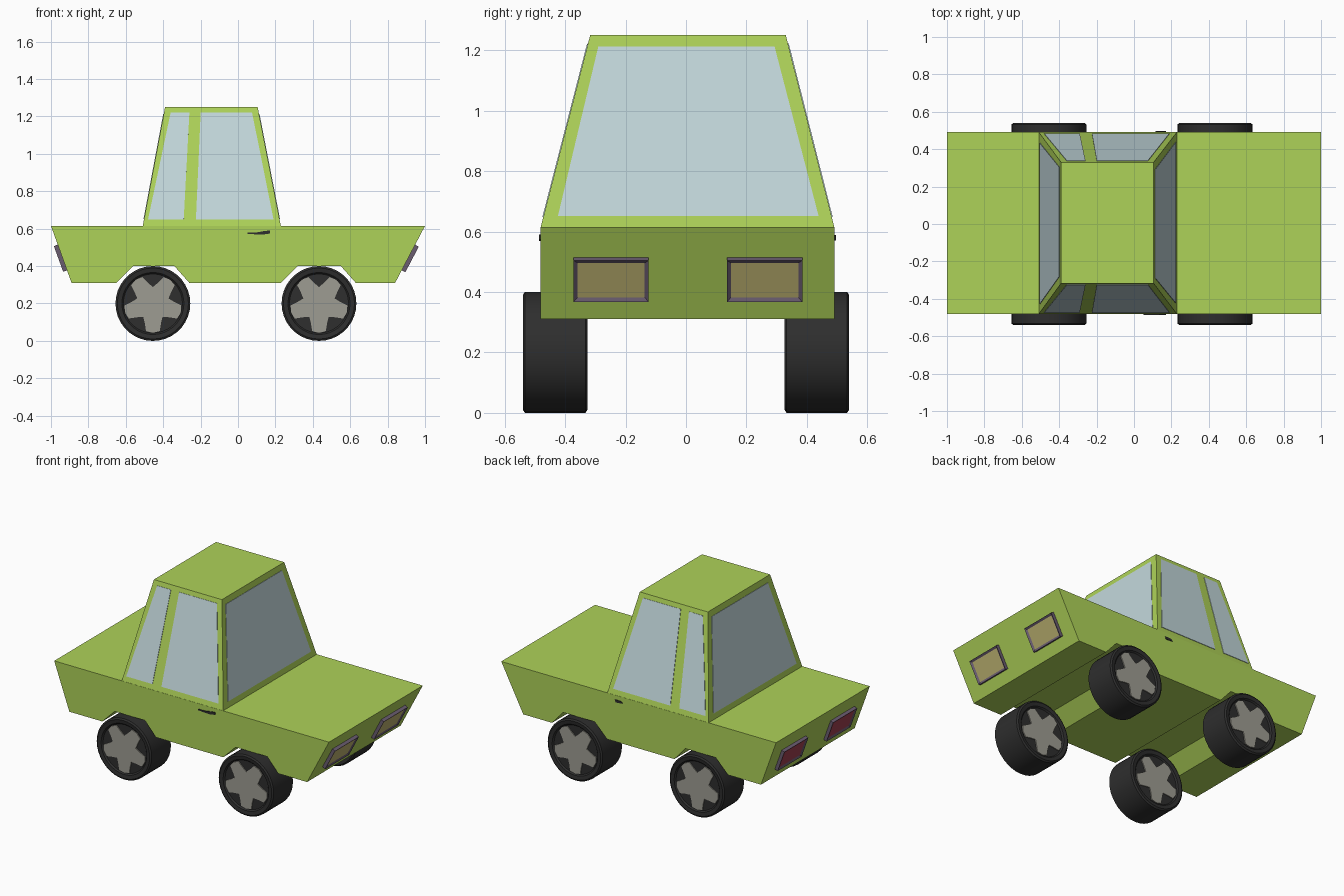
import bpy, bmesh, math
from mathutils import Vector

if "Cube" in bpy.data.objects:
    bpy.data.objects.remove(bpy.data.objects["Cube"])


def material(name, rgb):
    m = bpy.data.materials.new(name)
    lin = [((c / 255 + 0.055) / 1.055) ** 2.4 for c in rgb]
    m.diffuse_color = (*lin, 1)
    m.use_nodes = True
    m.node_tree.nodes["Principled BSDF"].inputs["Base Color"].default_value = m.diffuse_color
    return m


GREEN = material("lime paint", (174, 210, 88))
GLASS = material("pale glass", (194, 215, 219))
TYRE = material("black rubber", (46, 46, 46))
RIM = material("grey metal", (158, 156, 146))
FRAME = material("lamp frame", (106, 92, 112))
YELLOW = material("headlight lens", (188, 178, 112))
RED = material("tail light lens", (158, 64, 80))


def finish(bm, name, *mats):
    bmesh.ops.recalc_face_normals(bm, faces=bm.faces)
    me = bpy.data.meshes.new(name)
    bm.to_mesh(me)
    bm.free()
    ob = bpy.data.objects.new(name, me)
    bpy.context.collection.objects.link(ob)
    for m in mats:
        me.materials.append(m)
    return ob


def add_prism(bm, lower, upper):
    """Closed solid between two matching outlines; returns the upper face."""
    a = [bm.verts.new(p) for p in lower]
    b = [bm.verts.new(p) for p in upper]
    n = len(a)
    bm.faces.new(a[::-1])
    top = bm.faces.new(b)
    for i in range(n):
        bm.faces.new((a[i], a[(i + 1) % n], b[(i + 1) % n], b[i]))
    return top


def solid(name, lower, upper, mat):
    bm = bmesh.new()
    add_prism(bm, lower, upper)
    return finish(bm, name, mat)


def plate(name, panel, uvs, depth, mat, lens=None):
    """Raised plate on a panel (bl, br, tr, tl), outlined in panel fractions."""
    bl, br, tr, tl = map(Vector, panel)
    pts = [bl.lerp(br, u).lerp(tl.lerp(tr, u), v) for u, v in uvs]
    n = (br - bl).cross(tl - bl).normalized()
    bm = bmesh.new()
    top = add_prism(bm, [p - n * 0.002 for p in pts], [p + n * depth for p in pts])
    if lens:
        bmesh.ops.recalc_face_normals(bm, faces=bm.faces)
        bmesh.ops.inset_region(bm, faces=[top], thickness=0.019)
        top.material_index = 1
        for v in top.verts:
            v.co -= n * 0.008
    return finish(bm, name, mat, *([lens] if lens else []))


# Body: side profile with wheel arches, carried across the full width
Y0, Y1 = -0.482, 0.492
profile = [(-1, .615), (-.89, .31), (-.65, .31), (-.56, .40), (-.34, .40), (-.26, .31),
           (.23, .31), (.32, .40), (.55, .40), (.63, .31), (.84, .31), (1, .615)]
solid("body", [(x, Y0, z) for x, z in profile], [(x, Y1, z) for x, z in profile], GREEN)

# Cabin: tapered box
base = [(-.51, Y0, .61), (.23, Y0, .61), (.23, Y1, .61), (-.51, Y1, .61)]
roof = [(-.39, -.317, 1.25), (.105, -.317, 1.25), (.105, .33, 1.25), (-.39, .33, 1.25)]
solid("cabin", base, roof, GREEN)
side = [(base[i], base[(i + 1) % 4], roof[(i + 1) % 4], roof[i]) for i in range(4)]

# Windows
big = [(.05, .065), (.955, .065), (.93, .94), (.055, .94)]
small_quarter = [(.03, .06), (.293, .06), (.268, .955), (.07, .955)]
door = [(.383, .06), (.955, .06), (.93, .955), (.387, .955)]
plate("windscreen", side[1], big, 0.003, GLASS)
plate("rear_window", side[3], big, 0.003, GLASS)
for i, tag in ((0, "near"), (2, "far")):
    for nm, uv in (("quarter_window", small_quarter), ("door_window", door)):
        if i == 2:
            uv = [(1 - u, v) for u, v in uv]
        plate(f"{nm}_{tag}", side[i], uv, 0.003, GLASS)

# Head and tail lights
front = [(.84, Y0, .31), (.84, Y1, .31), (1, Y1, .615), (1, Y0, .615)]
back = [(-.89, Y1, .31), (-.89, Y0, .31), (-1, Y0, .615), (-1, Y1, .615)]
for nm, panel, lens in (("headlight", front, YELLOW), ("tail_light", back, RED)):
    for k, (a, b) in enumerate(((.113, .368), (.634, .89))):
        plate(f"{nm}_{k}", panel, [(a, .22), (b, .22), (b, .67), (a, .67)], 0.022, FRAME, lens)

# Door handles
near = [(.05, .572), (.13, .568), (.172, .574), (.172, .59), (.14, .588), (.11, .581), (.05, .58)]
far = [(.115, .574), (.165, .57), (.172, .588), (.125, .586)]
for nm, outline, y, s in (("near", near, Y0, -1), ("far", far, Y1, 1)):
    solid(f"door_handle_{nm}", [(x, y - s * .002, z) for x, z in outline],
          [(x, y + s * .004, z) for x, z in outline], TYRE)


# Wheels: lathed tyre with a five-spoke rim plate on both sides
def spoke_outline():
    pts = []
    for k in range(5):
        for da, r in ((-14, .152), (0, .157), (14, .152), (22, .115), (36, .088), (50, .115)):
            a = math.radians(90 + 36 + 72 * k + da)
            pts.append((r * math.cos(a), r * math.sin(a)))
    return pts


def wheel(tag, cx, cy):
    bm = bmesh.new()
    half = [(0, .094), (.158, .094), (.166, .103), (.19, .107), (.2, .1)]
    line = half + [(r, -y) for r, y in reversed(half)]
    vs = [bm.verts.new((r, y, 0)) for r, y in line]
    es = [bm.edges.new(p) for p in zip(vs, vs[1:])]
    bmesh.ops.spin(bm, geom=vs + es, cent=(0, 0, 0), axis=(0, 1, 0),
                   angle=2 * math.pi, steps=36)
    bmesh.ops.remove_doubles(bm, verts=bm.verts, dist=1e-4)
    tyre = finish(bm, f"tyre_{tag}", TYRE)
    tyre.location = (cx, cy, .2)
    bpy.ops.object.select_all(action='DESELECT')
    bpy.context.view_layer.objects.active = tyre
    tyre.select_set(True)
    bpy.ops.object.shade_smooth_by_angle(angle=math.radians(30))
    bm = bmesh.new()
    star = spoke_outline()
    for s in (-1, 1):
        add_prism(bm, [(x, s * .092, z) for x, z in star], [(x, s * .100, z) for x, z in star])
    rim = finish(bm, f"rim_{tag}", RIM)
    rim.location = tyre.location


for xt, cx in (("rear", -.455), ("front", .433)):
    for yt, cy in (("near", -.433), ("far", .433)):
        wheel(f"{xt}_{yt}", cx, cy)
